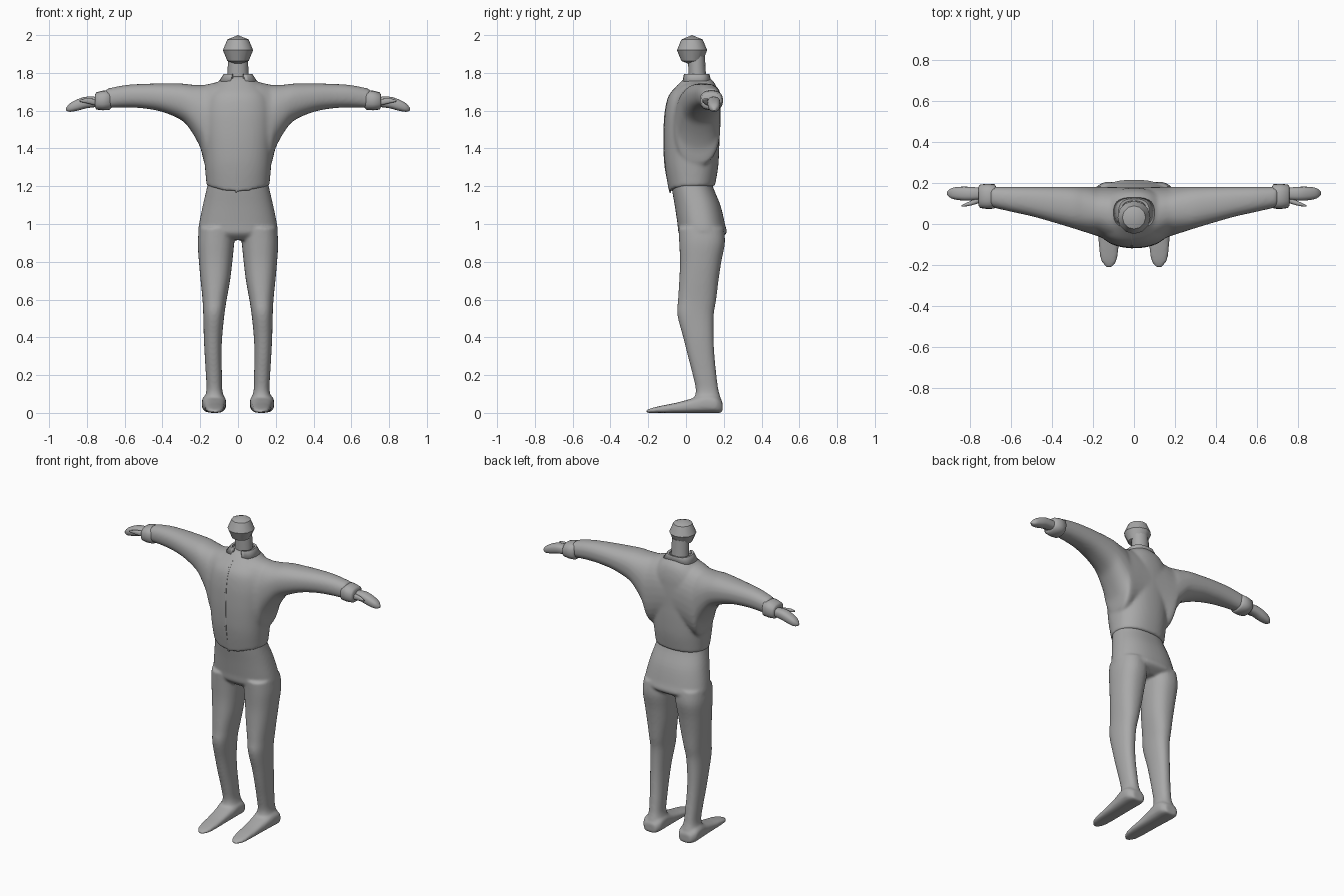
import bpy, bmesh, math
from mathutils import Vector

grey = bpy.data.materials.new("neutral grey")
grey.diffuse_color = (0.4, 0.4, 0.4, 1)


def spline(st, sub):
    # Catmull-Rom refinement of the station tuples
    out = []
    for i in range(len(st) - 1):
        p0, p1, p2, p3 = st[max(i - 1, 0)], st[i], st[i + 1], st[min(i + 2, len(st) - 1)]
        for k in range(sub):
            t = k / sub
            out.append(tuple(0.5 * (2 * b + (c - a) * t + (2 * a - 5 * b + 4 * c - d) * t * t
                                    + (3 * b - a - 3 * c + d) * t ** 3)
                             for a, b, c, d in zip(p0, p1, p2, p3)))
    return out + [st[-1]]


def loft(bm, axis, stations, sign=1, p=2.3, n=32, sub=4, warp=None):
    # closed tube of superellipse sections; station = (position, a0, a1, b0, b1)
    prev = first = None
    for pos, a0, a1, b0, b1 in (spline(stations, sub) if sub > 1 else stations):
        ring = []
        for i in range(n):
            t = 2 * math.pi * i / n
            c, s = math.cos(t), math.sin(t)
            a = (a0 + a1) / 2 + (a1 - a0) / 2 * math.copysign(abs(c) ** (2 / p), c)
            b = (b0 + b1) / 2 + (b1 - b0) / 2 * math.copysign(abs(s) ** (2 / p), s)
            co = [a, b]
            co.insert(axis, pos)
            if warp:
                co = warp(co)
            ring.append(bm.verts.new((co[0] * sign, co[1], co[2])))
        if prev:
            for i in range(n):
                j = (i + 1) % n
                bm.faces.new((prev[i], prev[j], ring[j], ring[i]))
        else:
            first = ring
        prev = ring
    bm.faces.new(first)
    bm.faces.new(prev)


def finish(bm, name, angle=40):
    bmesh.ops.recalc_face_normals(bm, faces=bm.faces)
    me = bpy.data.meshes.new(name)
    bm.to_mesh(me)
    bm.free()
    ob = bpy.data.objects.new(name, me)
    bpy.context.collection.objects.link(ob)
    me.materials.append(grey)
    bpy.ops.object.select_all(action='DESELECT')
    bpy.context.view_layer.objects.active = ob
    ob.select_set(True)
    bpy.ops.object.shade_smooth_by_angle(angle=math.radians(angle))
    return ob


def fuse(ob, voxel, rounds):
    # merge overlapping volumes and soften the joins
    m = ob.modifiers.new("fuse", 'REMESH')
    m.mode = 'VOXEL'
    m.voxel_size = voxel
    m.use_smooth_shade = True
    s = ob.modifiers.new("soften", 'SMOOTH')
    s.factor = 0.5
    s.iterations = rounds


# Jacket: torso tube plus two tapering sleeves, pointed hem at the front
def hem(co):
    x, y, z = co
    k = max(0, min(1, (1.3 - z) / 0.1))
    if y < 0.05:
        z -= 0.045 * k * max(0, 1 - abs(x) / 0.15)
    return [x, y, z]


bm = bmesh.new()
torso = [(1.20, .166, -.088, .153), (1.3, .175, -.11, .17), (1.4, .183, -.117, .176),
         (1.5, .19, -.117, .177), (1.6, .19, -.11, .177), (1.68, .17, -.09, .172),
         (1.74, .12, -.04, .155), (1.78, .07, .0, .12)]
loft(bm, 2, [(z, -w, w, f, b) for z, w, f, b in torso], warp=hem, n=48)
sleeve = [(-.02, -.11, .176, 1.36, 1.755), (.1, -.088, .18, 1.33, 1.752), (.17, -.062, .182, 1.31, 1.738),
          (.2, -.052, .182, 1.405, 1.736), (.25, -.036, .182, 1.495, 1.738), (.3, -.02, .182, 1.55, 1.744),
          (.4, .01, .182, 1.593, 1.744), (.5, .038, .182, 1.612, 1.742), (.6, .06, .182, 1.617, 1.735),
          (.7, .083, .182, 1.613, 1.715)]
for s in (1, -1):
    loft(bm, 0, sleeve, s)
fuse(finish(bm, "jacket"), 0.009, 8)

# Front closure strip
bm = bmesh.new()
front = [(1.165, -.084), (1.3, -.110), (1.4, -.116), (1.5, -.116), (1.6, -.109), (1.68, -.088), (1.735, -.043)]
loft(bm, 2, [(z, -.014, -.004, y - .003, y + .005) for z, y in front], p=6, n=16)
finish(bm, "jacket_closure")

# Trousers with feet
bm = bmesh.new()
hips = [(.915, .17, .0, .16), (.95, .208, -.038, .214), (1.0, .206, -.045, .206), (1.1, .186, -.06, .182),
        (1.2, .163, -.077, .142), (1.26, .155, -.08, .135)]
loft(bm, 2, [(z, -w, w, f, b) for z, w, f, b in hips], n=48)
leg = [(.03, .068, .186, .04, .19), (.07, .07, .18, .042, .186), (.12, .083, .167, .052, .172),
       (.2, .085, .17, .036, .161), (.3, .087, .176, .01, .151), (.4, .084, .181, -.015, .146),
       (.52, .072, .184, -.046, .147), (.6, .06, .188, -.042, .16), (.7, .042, .198, -.036, .172),
       (.8, .03, .207, -.032, .187), (.9, .02, .213, -.036, .206), (.98, .015, .206, -.04, .2)]
foot = [(-.213, .108, .132, .0, .013), (-.18, .085, .16, .0, .026), (-.12, .075, .17, .0, .04),
        (-.05, .072, .175, .0, .054), (.03, .068, .182, .0, .076), (.1, .063, .19, .0, .1),
        (.16, .064, .19, .0, .09), (.193, .085, .165, .0, .06)]
for s in (1, -1):
    loft(bm, 2, leg, s)
    loft(bm, 1, foot, s, p=2.8)
fuse(finish(bm, "trousers_and_feet"), 0.0075, 7)

# Cuffs, hands and thumbs
cuff = [(.672, .09, .182, 1.612, 1.70), (.68, .075, .194, 1.604, 1.708), (.715, .073, .196, 1.602, 1.706),
        (.75, .078, .192, 1.606, 1.697), (.757, .09, .182, 1.618, 1.685)]
hand = [(.73, .12, .175, 1.622, 1.672), (.8, .114, .181, 1.613, 1.674), (.85, .116, .181, 1.6, 1.66),
        (.89, .125, .174, 1.594, 1.638), (.91, .142, .157, 1.601, 1.615)]
thumb = [(.745, .105, .14, 1.625, 1.66), (.78, .094, .12, 1.634, 1.664), (.81, .087, .106, 1.641, 1.664),
         (.84, .084, .092, 1.648, 1.656)]
for s, side in ((1, "left"), (-1, "right")):
    for name, st in (("cuff", cuff), ("hand", hand), ("thumb", thumb)):
        bm = bmesh.new()
        loft(bm, 0, st, s, n=20, sub=1 if name == "cuff" else 4, p=2.5)
        finish(bm, side + "_" + name, 60)

# Folded collar, open at the front: stand, fold, then falling leaf
bm = bmesh.new()
prev = None
for i in range(25):
    t = math.radians(18 + 324 * i / 24)
    c, s = math.cos(t), math.sin(t)
    d = Vector((math.copysign(abs(s) ** .75, s), -math.copysign(abs(c) ** .75, c), 0))
    tip = max(0, c) ** 3
    row = [bm.verts.new((d.x * rx, .055 + d.y * ry, z)) for rx, ry, z in
           ((.06, .055, 1.75), (.062, .057, 1.793), (.075, .068, 1.795), (.1, .078, 1.758 - .012 * tip))]
    if prev:
        for k in range(3):
            bm.faces.new((prev[k], row[k], row[k + 1], prev[k + 1]))
    prev = row
collar = finish(bm, "collar")
collar.modifiers.new("thickness", 'SOLIDIFY').thickness = 0.01

# Neck and low-sided head
bm = bmesh.new()
loft(bm, 2, [(1.74, -.056, .056, .014, .112), (1.8, -.055, .055, .013, .105), (1.89, -.053, .053, .01, .1)],
     n=12, p=2, sub=1)
finish(bm, "neck")
bm = bmesh.new()
bmesh.ops.create_uvsphere(bm, u_segments=12, v_segments=4, radius=0.08)
bmesh.ops.translate(bm, verts=bm.verts, vec=(0, .032, 1.92))
finish(bm, "head", 35)
